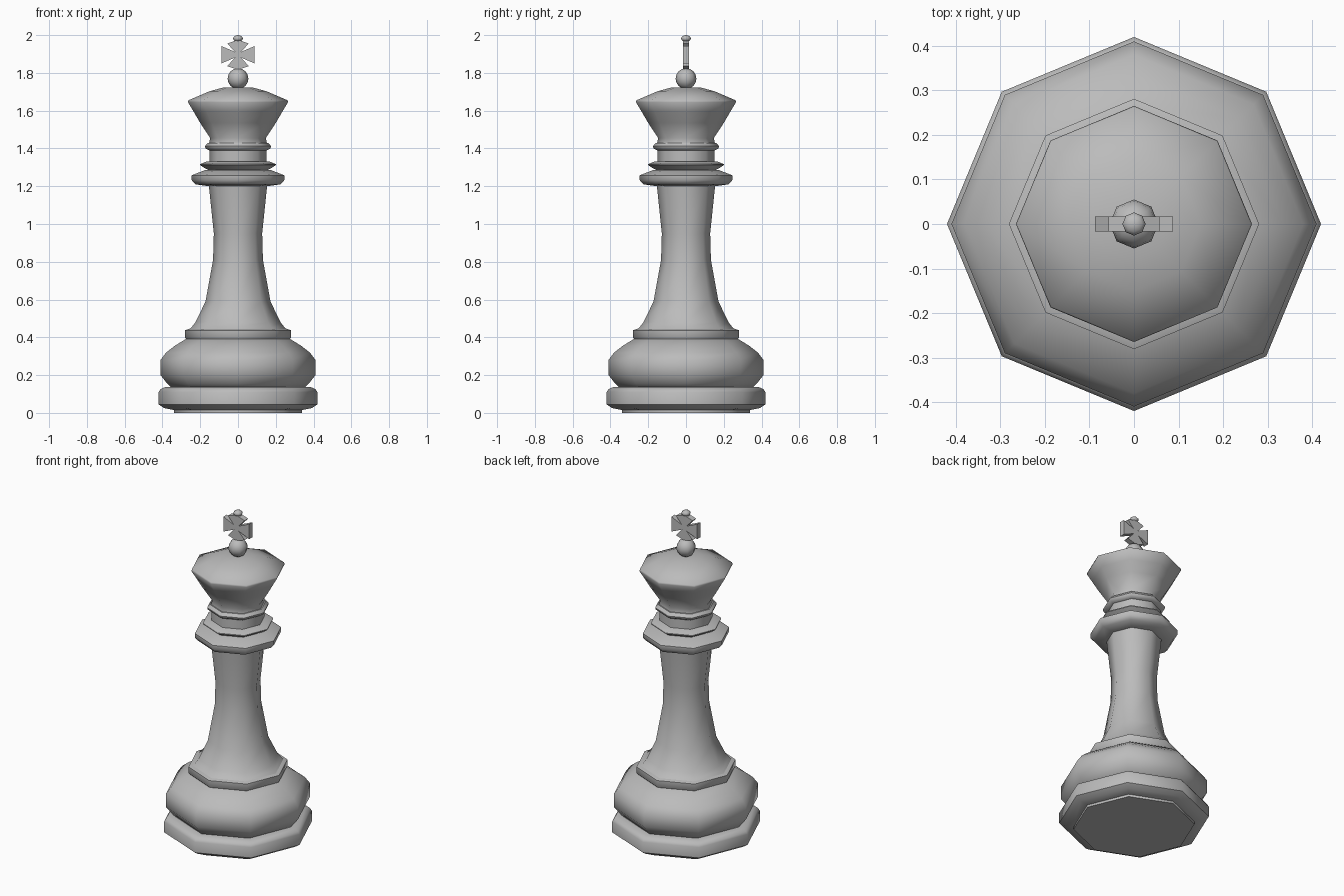
import bpy, bmesh, math

cube = bpy.data.objects.get("Cube")
if cube:
    bpy.data.objects.remove(cube, do_unlink=True)

SIDES = 8
grey = bpy.data.materials.new("plain grey")
grey.use_nodes = True
colour = (0.5, 0.5, 0.5, 1)
grey.diffuse_color = colour
grey.node_tree.nodes["Principled BSDF"].inputs["Base Color"].default_value = colour


def finish(name, bm, angle=50):
    bmesh.ops.recalc_face_normals(bm, faces=bm.faces)
    mesh = bpy.data.meshes.new(name)
    bm.to_mesh(mesh)
    bm.free()
    mesh.materials.append(grey)
    obj = bpy.data.objects.new(name, mesh)
    bpy.context.collection.objects.link(obj)
    bpy.ops.object.select_all(action='DESELECT')
    obj.select_set(True)
    bpy.context.view_layer.objects.active = obj
    bpy.ops.object.shade_smooth_by_angle(angle=math.radians(angle))
    return obj


def turned(name, profile):
    """Turn a (radius, height) profile into a capped eight-sided solid."""
    bm = bmesh.new()
    rings = []
    for r, z in profile:
        turns = [2 * math.pi * i / SIDES for i in range(SIDES)]
        rings.append([bm.verts.new((r * math.cos(a), r * math.sin(a), z)) for a in turns])
    for low, high in zip(rings, rings[1:]):
        for i in range(SIDES):
            j = (i + 1) % SIDES
            bm.faces.new((low[i], low[j], high[j], high[i]))
    bm.faces.new(rings[0][::-1])
    bm.faces.new(rings[-1])
    return finish(name, bm)


def ball(name, radius, z, squash=1):
    bm = bmesh.new()
    bmesh.ops.create_uvsphere(bm, u_segments=SIDES, v_segments=SIDES, radius=radius)
    for v in bm.verts:
        v.co.z = v.co.z * squash + z
    return finish(name, bm, 60)


# Foot and rounded lower body
turned("foot_pad", [(0.34, 0), (0.34, 0.03)])
turned("base_ring", [(0.34, 0.015), (0.39, 0.025), (0.42, 0.045), (0.42, 0.11),
                     (0.41, 0.125), (0.385, 0.137), (0.34, 0.138)])
turned("lower_body", [(0.35, 0.13), (0.375, 0.155), (0.41, 0.2), (0.41, 0.28),
                      (0.38, 0.32), (0.335, 0.355), (0.27, 0.395)])
turned("waist_band", [(0.27, 0.385), (0.281, 0.4), (0.281, 0.437), (0.265, 0.443)])

# Shaft
turned("shaft", [(0.265, 0.437), (0.245, 0.455), (0.225, 0.48), (0.172, 0.59),
                 (0.132, 0.81), (0.128, 0.95), (0.155, 1.21)])

# Collar and neck rings
turned("collar", [(0.155, 1.2), (0.225, 1.21), (0.245, 1.232), (0.245, 1.258),
                  (0.17, 1.287)])
turned("lower_neck_ring", [(0.155, 1.285), (0.175, 1.295), (0.2, 1.312),
                           (0.2, 1.317), (0.165, 1.332)])
turned("neck", [(0.15, 1.32), (0.15, 1.4)])
turned("upper_neck_ring", [(0.15, 1.388), (0.172, 1.4), (0.175, 1.412),
                           (0.16, 1.43)])

# Flared head with a shallow dome
turned("head", [(0.155, 1.42), (0.147, 1.455), (0.2, 1.535), (0.235, 1.595),
                (0.265, 1.645), (0.262, 1.655), (0.15, 1.703), (0.08, 1.722)])

# Finial
ball("finial_ball", 0.055, 1.77)
ball("tip_ball", 0.026, 1.982, 0.69)

# Cross with flared arms, outlined from one mirrored quarter
quarter = [(0, 0.079), (0.057, 0.06), (0.016, 0.015), (0.088, 0.046)]
right = quarter + [(x, -z) for x, z in reversed(quarter)]
outline = right + [(-x, z) for x, z in reversed(right[1:-1])]
bm = bmesh.new()
face = bm.faces.new([bm.verts.new((x, -0.017, z + 1.896)) for x, z in outline])
extruded = bmesh.ops.extrude_face_region(bm, geom=[face])
back = [e for e in extruded["geom"] if isinstance(e, bmesh.types.BMVert)]
bmesh.ops.translate(bm, verts=back, vec=(0, 0.034, 0))
finish("cross", bm, 15)
